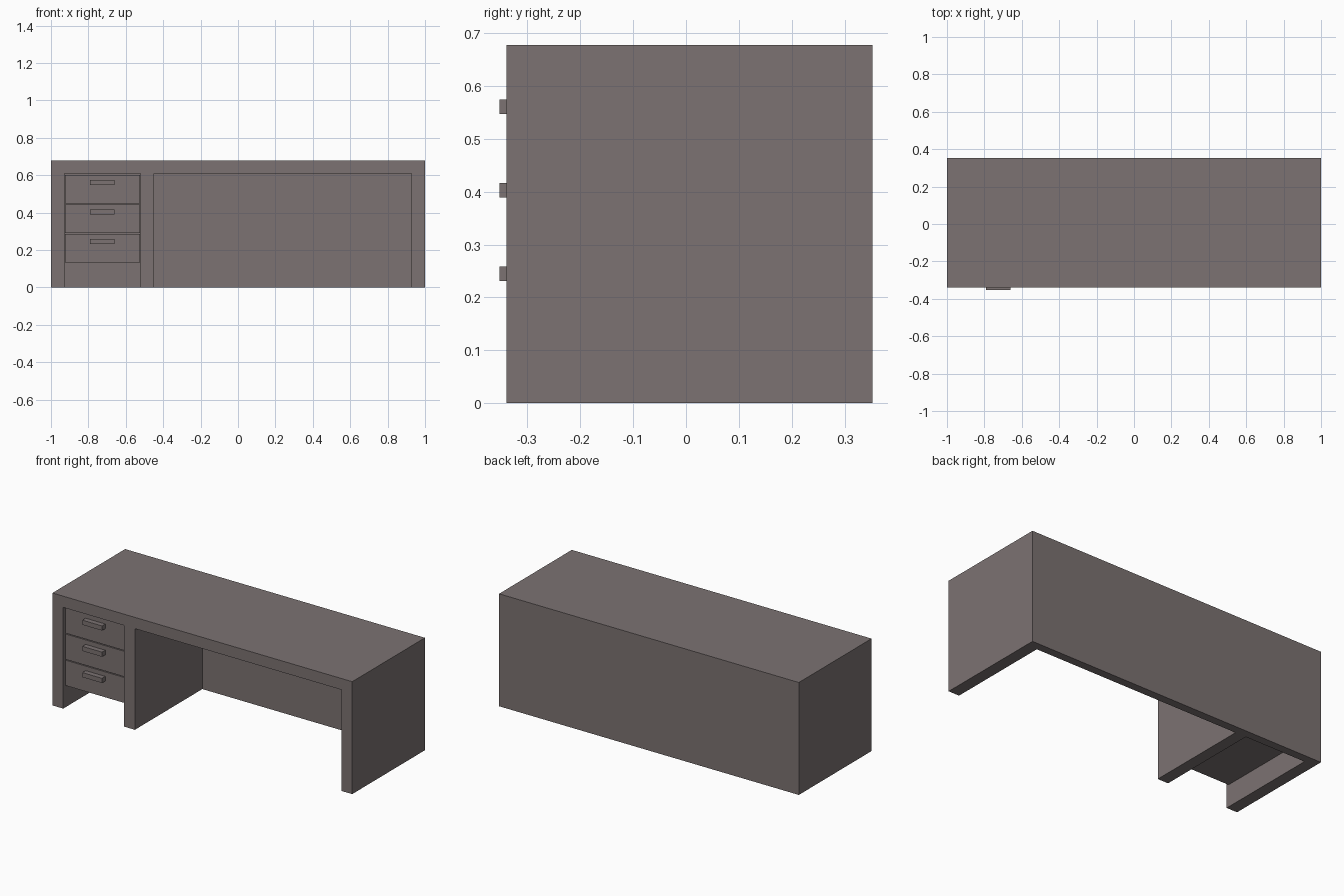
import bpy

if "Cube" in bpy.data.objects:
    bpy.data.objects.remove(bpy.data.objects["Cube"])

FRONT, BACK, TOP = -0.34, 0.353, 0.678
BACK_PANEL = 0.05

wood = bpy.data.materials.new("grey_brown_wood")
wood.diffuse_color = (0.2, 0.17, 0.168, 1)
wood.use_nodes = True
wood.node_tree.nodes["Principled BSDF"].inputs["Base Color"].default_value = wood.diffuse_color


def box(name, x, y, z):
    """Box from (min, max) ranges on each axis."""
    bpy.ops.mesh.primitive_cube_add(size=1, location=[sum(r) / 2 for r in (x, y, z)])
    ob = bpy.context.object
    ob.name = ob.data.name = name
    ob.scale = [r[1] - r[0] for r in (x, y, z)]
    bpy.ops.object.transform_apply(location=False, rotation=False, scale=True)
    ob.data.materials.append(wood)
    return ob


# Desk body: one solid block with the drawer bay and knee space cut out
body = box("desk_body", (-1, 1), (FRONT, BACK), (0, TOP))
bays = {"drawer_bay_cutter": (-0.928, -0.521), "knee_space_cutter": (-0.45, 0.928)}
for name, x in bays.items():
    cutter = box(name, x, (FRONT - 0.2, BACK - BACK_PANEL), (-0.2, 0.61))
    cutter.hide_render = True
    mod = body.modifiers.new(name, 'BOOLEAN')
    mod.operation = 'DIFFERENCE'
    mod.solver = 'EXACT'
    mod.object = cutter
    bpy.context.view_layer.objects.active = body
    bpy.ops.object.modifier_apply(modifier=mod.name)
    bpy.data.objects.remove(cutter, do_unlink=True)

# Three slightly recessed drawers, each with a bar handle near its top edge
for i in range(3):
    z = 0.133 + i * 0.158
    box(f"drawer_{i + 1}", (-0.926, -0.523), (FRONT + 0.018, BACK - BACK_PANEL - 0.005), (z, z + 0.153))
    box(f"drawer_handle_{i + 1}", (-0.791, -0.66), (-0.353, FRONT + 0.018), (z + 0.098, z + 0.126))
